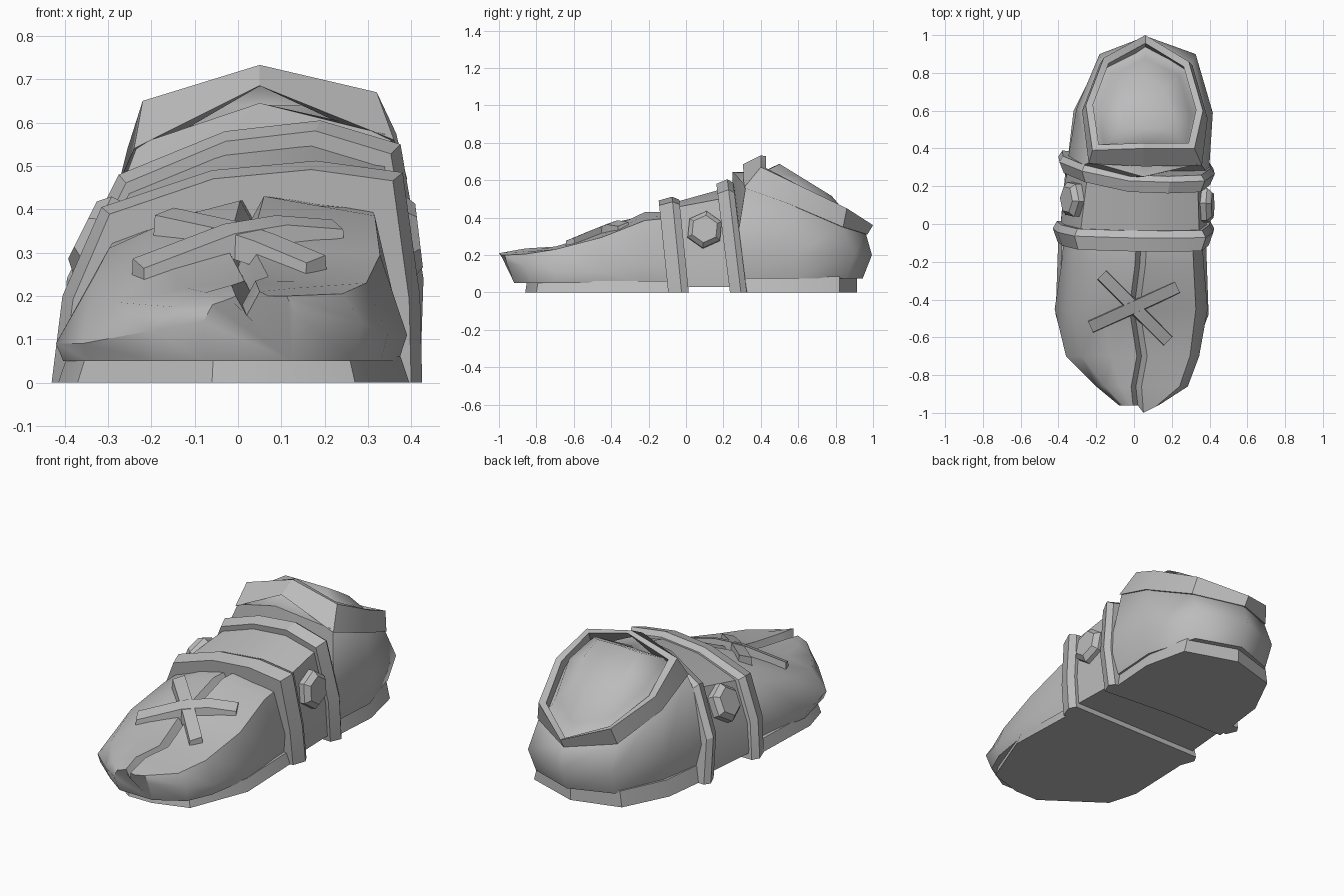
import bpy, bmesh, math
from mathutils import Vector

if "Cube" in bpy.data.objects:
    bpy.data.objects.remove(bpy.data.objects["Cube"])

grey = bpy.data.materials.new("grey")
grey.diffuse_color = (0.5, 0.5, 0.5, 1)
grey.use_nodes = True
grey.node_tree.nodes["Principled BSDF"].inputs["Base Color"].default_value = grey.diffuse_color


def finish(name, bm, angle=30):
    bmesh.ops.recalc_face_normals(bm, faces=bm.faces)
    me = bpy.data.meshes.new(name)
    bm.to_mesh(me)
    bm.free()
    ob = bpy.data.objects.new(name, me)
    bpy.context.collection.objects.link(ob)
    me.materials.append(grey)
    bpy.ops.object.select_all(action='DESELECT')
    ob.select_set(True)
    bpy.context.view_layer.objects.active = ob
    bpy.ops.object.shade_smooth_by_angle(angle=math.radians(angle))
    return ob


def loft(name, rings, angle=30, closed=False):
    """Skin a row of equal rings; cap both ends unless the row is closed."""
    bm = bmesh.new()
    vs = [[bm.verts.new(p) for p in r] for r in rings]
    n = len(vs[0])
    pairs = list(zip(vs, vs[1:])) + ([(vs[-1], vs[0])] if closed else [])
    for a, b in pairs:
        for i in range(n):
            j = (i + 1) % n
            bm.faces.new((a[i], a[j], b[j], b[i]))
    if not closed:
        bm.faces.new(vs[0])
        bm.faces.new(vs[-1])
    return finish(name, bm, angle)


def shrink(ring, s, dz=0.0, c=(0.06, 0.64)):
    return [(c[0] + (x - c[0]) * s, c[1] + (y - c[1]) * s, z + dz) for x, y, z in ring]


# toe upper: cross-sections along y with a seam groove down the middle
# y, left x, right x, left shoulder z, right shoulder z, top z, side z, seam x, bottom shift
toe_rows = [
    (-0.975, -0.08, 0.13, 0.18, 0.20, 0.20, 0.14, 0.02, 0.045),
    (-0.86, -0.20, 0.285, 0.175, 0.205, 0.225, 0.12, 0.01, 0.03),
    (-0.70, -0.36, 0.345, 0.185, 0.23, 0.235, 0.09, 0.04, 0),
    (-0.45, -0.42, 0.39, 0.245, 0.295, 0.31, 0.09, 0.00, 0),
    (-0.22, -0.385, 0.37, 0.31, 0.385, 0.42, 0.13, 0.03, 0),
    (-0.06, -0.37, 0.36, 0.33, 0.40, 0.42, 0.15, 0.04, 0),
]
rings = []
for y, xl, xr, zl, zr, zt, zs, xm, sh in toe_rows:
    a, b = xl - xm, xr - xm
    sec = [(xm + a * .96, .05), (xl, zs), (xm + a * .79, zl), (xm + a * .4, (zl + 2 * zt) / 3),
           (xm - .025, zt), (xm, zt - .045), (xm + .03, zt + .01),
           (xm + b * .45, (zr + 2 * zt) / 3), (xm + b * .84, zr), (xr, zs + .02), (xm + b * .95, .05)]
    front = y < -.9
    rings.append([(x, y + (sh if z < .06 else 0)
                   + ((.5 * (x - .05) - .025 if x > xm else .015) if front else 0), z)
                  for x, z in sec])
loft("toe_upper", rings, 50)

# toe sole, flaring a little toward the ground
sole = [(-0.40, -0.05), (-0.415, -0.48), (-0.37, -0.64), (-0.06, -0.86), (0.08, -0.86),
        (0.27, -0.80), (0.395, -0.48), (0.38, -0.05)]
loft("toe_sole", [[(x, y, 0) for x, y in sole], [(x * .95, y + .01, .06) for x, y in sole]])

# heel body, the domed filling of its opening and the collar share an eight-sided layout
rim_top = [(0.05, 0.40, 0.733), (0.32, 0.40, 0.67), (0.365, 0.60, 0.575), (0.29, 0.86, 0.45),
           (0.06, 1.00, 0.36), (-0.16, 0.88, 0.435), (-0.255, 0.63, 0.54), (-0.22, 0.39, 0.65)]
rim_low = [(0.05, 0.305, 0.685), (0.36, 0.31, 0.56), (0.39, 0.56, 0.47), (0.31, 0.84, 0.35),
           (0.06, 0.97, 0.31), (-0.18, 0.85, 0.345), (-0.275, 0.60, 0.46), (-0.24, 0.32, 0.54)]
heel_low = [(0.02, 0.24), (0.37, 0.26), (0.39, 0.58), (0.305, 0.86),
            (0.06, 0.945), (-0.17, 0.86), (-0.285, 0.60), (-0.34, 0.26)]
base = [(x, y, .075) for x, y in heel_low]
bulge = [(x * 1.07, y + max(0, y - .5) * .11, .2) for x, y in heel_low]
lip = shrink(rim_low, .97, .01)
lip[0] = (0.05, 0.25, 0.645)
cap0 = shrink(rim_low, .86, .025)
cap0[0] = (0.05, 0.38, 0.64)
cap1 = [(x, y, min(.64, .94 - .615 * y)) for x, y, z in shrink(rim_low, .72)]
cap2 = [(x, y, .995 - .615 * y) for x, y, z in shrink(rim_low, .42)]
loft("heel_body", [base, bulge, lip, cap0, cap1, cap2], 60)

loft("collar", [rim_top, rim_low, shrink(rim_low, .86), shrink(rim_top, .88, -.005)], 30, True)

# heel sole, flaring a little toward the ground
hs = [(0.02, 0.27), (0.38, 0.29), (0.40, 0.58), (0.345, 0.82),
      (0.06, 0.915), (-0.20, 0.84), (-0.32, 0.60), (-0.36, 0.27)]
loft("heel_sole", [[(x, y, 0) for x, y in hs], [(x * .94, y, .085) for x, y in hs]])

# instep section and the two straps around it
arch1 = [(-0.43, 0), (-0.405, 0.2), (-0.315, 0.405), (-0.06, 0.49), (0.18, 0.512),
         (0.38, 0.485), (0.42, 0.2), (0.425, 0)]
arch2 = [(-0.40, 0), (-0.395, 0.24), (-0.275, 0.48), (-0.03, 0.58), (0.19, 0.605),
         (0.375, 0.55), (0.428, 0.24), (0.42, 0)]


def arch_ring(arch, y, lean, s=1.0, skew=0.0, floor=0.0):
    return [(x * s, y - lean * z + skew * max(0, -x), max(z * (s + .02 if s < 1 else 1), floor))
            for x, z in arch]


def strap(name, arch, y0, y1, lean, skew=0.0):
    ridge = y0 + (y1 - y0) * .65
    loft(name, [arch_ring(arch, y0, lean, .94, skew), arch_ring(arch, ridge, lean, 1, skew),
                arch_ring(arch, y1, lean, .95, skew)], 20)


strap("front_strap", arch1, -0.095, 0.015, .1)
strap("rear_strap", arch2, 0.235, 0.325, .12, .16)
loft("instep", [arch_ring(arch1, -.03, .1, .91, 0, .03),
                arch_ring(arch2, .28, .12, .90, .1, .03)], 40)


# chamfered hexagonal buttons
def button(name, centre, out):
    bm = bmesh.new()
    n = Vector(out).normalized()
    side = Vector((0, 0, 1)).cross(n).normalized()
    up = n.cross(side)
    c = Vector(centre)
    prof = [(.10, -.06), (.10, .012), (.074, .038)]
    rows = [[bm.verts.new(c + n * d + r * (side * math.sin(k * math.pi / 3 + .1) + up * math.cos(k * math.pi / 3 + .1)))
             for k in range(6)] for r, d in prof]
    for a, b in zip(rows, rows[1:]):
        for i in range(6):
            j = (i + 1) % 6
            bm.faces.new((a[i], a[j], b[j], b[i]))
    bm.faces.new(rows[0])
    bm.faces.new(rows[-1])
    finish(name, bm, 20)


button("right_button", (0.38, 0.10, 0.335), (1, 0, .12))
button("left_button", (-0.325, 0.13, 0.335), (-1, 0, .5))


# crossed laces as bent flat bars
def lace(name, pts, w=.036, t=.055):
    pts = [Vector(p) for p in pts]
    d = (pts[-1] - pts[0])
    s = Vector((-d.y, d.x, 0)).normalized() * w
    # bars tilt with the slope of the upper
    s.z = s.y * .4
    h = Vector((0, 0, t))
    loft(name, [[p - s - h, p + s - h, p + s * .85, p - s * .85] for p in pts], 20)


lace("lower_lace", [(-0.17, -0.27, 0.395), (-0.03, -0.41, 0.365), (0.06, -0.50, 0.335), (0.18, -0.62, 0.285)])
lace("upper_lace", [(-0.23, -0.545, 0.275), (-0.02, -0.45, 0.355), (0.10, -0.395, 0.375), (0.23, -0.335, 0.365)])
